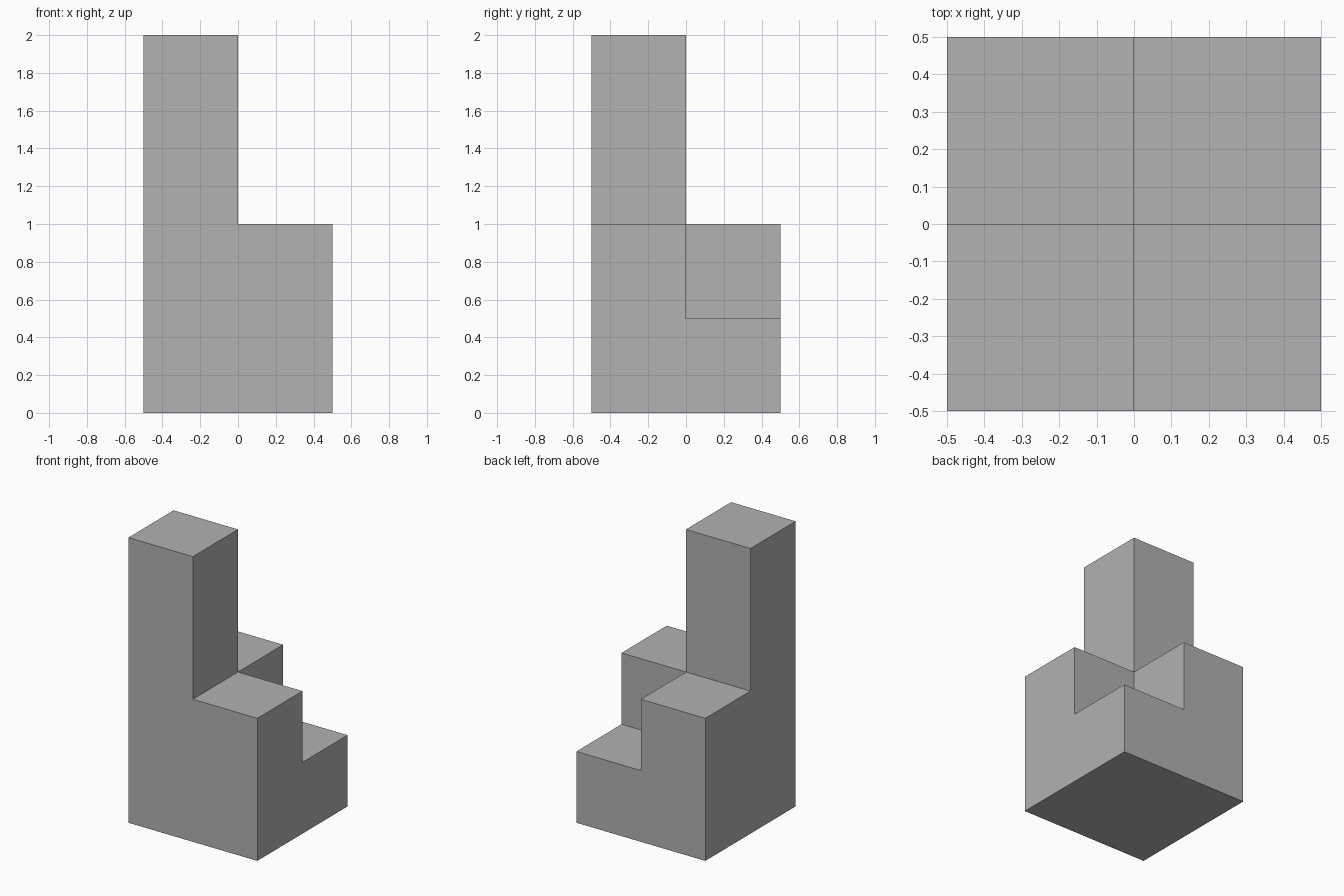
import bpy
import bmesh
from mathutils import Vector

cube = bpy.data.objects.get("Cube")
if cube:
    bpy.data.objects.remove(cube, do_unlink=True)

# Single plain grey
GREY = (0.445, 0.445, 0.445, 1.0)
mat = bpy.data.materials.new("plain grey")
mat.use_nodes = True
mat.diffuse_color = GREY
mat.node_tree.nodes["Principled BSDF"].inputs["Base Color"].default_value = GREY

# Square footprint split into four quarters
bm = bmesh.new()
bmesh.ops.create_grid(bm, x_segments=2, y_segments=2, size=0.5)


def raise_quarters(keep, bottom, top):
    """Extrude the upward faces at height bottom whose centre passes keep."""
    faces = [f for f in bm.faces
             if abs(f.normal.z) > 0.9
             and abs(f.calc_center_median().z - bottom) < 1e-4
             and keep(f.calc_center_median())]
    result = bmesh.ops.extrude_face_region(bm, geom=faces)
    verts = [g for g in result["geom"] if isinstance(g, bmesh.types.BMVert)]
    bmesh.ops.translate(bm, verts=verts, vec=Vector((0, 0, top - bottom)))
    bm.normal_update()


# Low base, L-shaped middle step, then the corner tower
raise_quarters(lambda c: True, 0.0, 0.5)
raise_quarters(lambda c: c.x < 0 or c.y < 0, 0.5, 1.0)
raise_quarters(lambda c: c.x < 0 and c.y < 0, 1.0, 2.0)

# Merge coplanar faces into clean flat sides
bmesh.ops.recalc_face_normals(bm, faces=bm.faces[:])
bmesh.ops.dissolve_limit(bm, angle_limit=0.01, verts=bm.verts[:], edges=bm.edges[:])
bmesh.ops.recalc_face_normals(bm, faces=bm.faces[:])

mesh = bpy.data.meshes.new("stepped_block")
bm.to_mesh(mesh)
bm.free()
mesh.materials.append(mat)
block = bpy.data.objects.new("stepped_block", mesh)
bpy.context.collection.objects.link(block)
